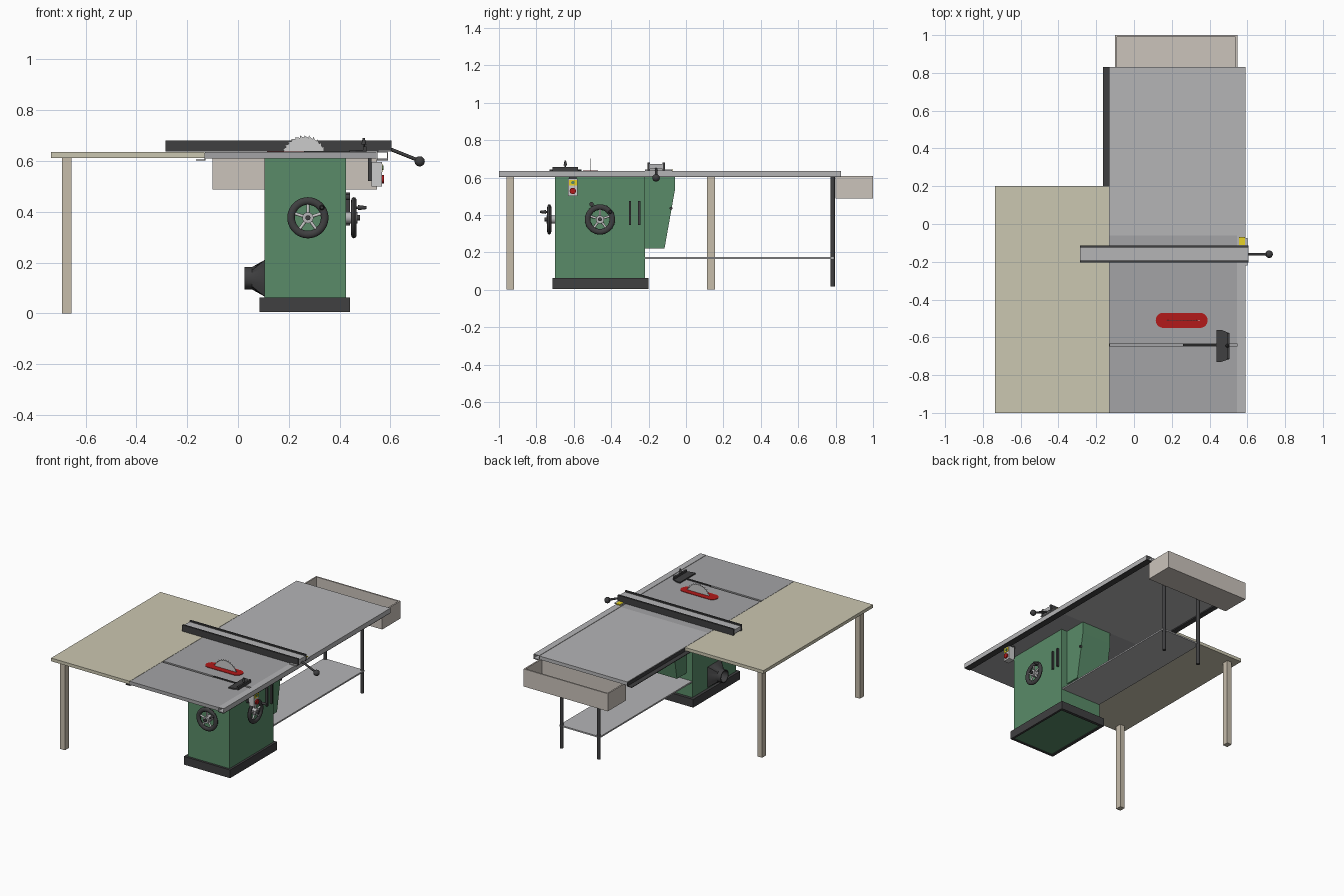
import bpy, bmesh, math
from mathutils import Vector, Matrix

if "Cube" in bpy.data.objects:
    bpy.data.objects.remove(bpy.data.objects["Cube"])


def material(name, r, g, b):
    m = bpy.data.materials.new(name)
    m.diffuse_color = (r, g, b, 1)
    m.use_nodes = True
    m.node_tree.nodes["Principled BSDF"].inputs["Base Color"].default_value = m.diffuse_color
    return m


GREEN = material("green_paint", 0.10, 0.26, 0.14)
DARK = material("dark_plastic", 0.05, 0.05, 0.052)
IRON = material("cast_iron", 0.37, 0.37, 0.38)
STEEL = material("light_steel", 0.46, 0.46, 0.47)
PANEL = material("panel_beige", 0.60, 0.57, 0.44)
WOOD = material("wood_leg", 0.57, 0.51, 0.41)
TRAY = material("tray_beige", 0.60, 0.55, 0.50)
RED = material("red", 0.45, 0.01, 0.01)
YELLOW = material("yellow", 0.80, 0.65, 0.02)
WHITE = material("switch_grey", 0.65, 0.65, 0.65)


def finish(bm, name, mat, smooth=False):
    bmesh.ops.recalc_face_normals(bm, faces=bm.faces)
    me = bpy.data.meshes.new(name)
    bm.to_mesh(me)
    bm.free()
    me.materials.append(mat)
    ob = bpy.data.objects.new(name, me)
    bpy.context.collection.objects.link(ob)
    if smooth:
        bpy.ops.object.select_all(action='DESELECT')
        ob.select_set(True)
        bpy.context.view_layer.objects.active = ob
        bpy.ops.object.shade_smooth_by_angle(angle=math.radians(35))
    return ob


def prism(name, pts, axis, a, b, mat, smooth=False):
    """Extrude a 2D profile from a to b along an axis."""
    bm = bmesh.new()

    def place(p, t):
        c = list(p)
        c.insert('xyz'.index(axis), t)
        return bm.verts.new(c)
    lo = [place(p, a) for p in pts]
    hi = [place(p, b) for p in pts]
    bm.faces.new(lo)
    bm.faces.new(hi)
    for i in range(len(pts)):
        j = (i + 1) % len(pts)
        bm.faces.new((lo[i], lo[j], hi[j], hi[i]))
    return finish(bm, name, mat, smooth)


def box(name, x0, x1, y0, y1, z0, z1, mat):
    return prism(name, [(x0, y0), (x1, y0), (x1, y1), (x0, y1)], 'z', z0, z1, mat)


def rod(name, p, q, r1, mat, r2=None, seg=24):
    """Round bar or cone between two points."""
    p, q = Vector(p), Vector(q)
    d = q - p
    m = Matrix.Translation((p + q) / 2) @ d.to_track_quat('Z', 'Y').to_matrix().to_4x4()
    bm = bmesh.new()
    bmesh.ops.create_cone(bm, cap_ends=True, segments=seg, radius1=r1,
                          radius2=r1 if r2 is None else r2, depth=d.length, matrix=m)
    return finish(bm, name, mat, True)


def ball(name, c, r, mat):
    bm = bmesh.new()
    bmesh.ops.create_uvsphere(bm, u_segments=24, v_segments=14, radius=r,
                              matrix=Matrix.Translation(c))
    return finish(bm, name, mat, True)


def loft(name, rings, mat, matrix=None, closed=False):
    """Bridge rings of points; caps the last ring unless closed."""
    bm = bmesh.new()
    vs = [[bm.verts.new(p) for p in ring] for ring in rings]
    n = len(vs[0])
    for k in range(len(vs) if closed else len(vs) - 1):
        a, b = vs[k], vs[(k + 1) % len(vs)]
        for i in range(n):
            j = (i + 1) % n
            bm.faces.new((a[i], a[j], b[j], b[i]))
    if not closed:
        bm.faces.new(vs[-1])
    if matrix:
        bm.transform(matrix)
    return finish(bm, name, mat, True)


# cabinet, plinth and motor cover
box("cabinet", 0.105, 0.425, -0.70, -0.22, 0.01, 0.61, GREEN)
box("plinth_front", 0.085, 0.44, -0.715, -0.70, 0.005, 0.062, DARK)
box("plinth_back", 0.085, 0.44, -0.22, -0.20, 0.005, 0.062, DARK)
box("plinth_left", 0.085, 0.105, -0.70, -0.22, 0.005, 0.062, DARK)
box("plinth_right", 0.425, 0.44, -0.70, -0.22, 0.005, 0.062, DARK)
prism("motor_cover", [(-0.22, 0.61), (-0.06, 0.61), (-0.06, 0.53), (-0.115, 0.22), (-0.22, 0.22)],
      'x', 0.15, 0.38, GREEN)
rod("cover_latch", (0.375, -0.08, 0.435), (0.39, -0.08, 0.435), 0.008, DARK)
for y in (-0.30, -0.25):
    box("side_grip", 0.425, 0.44, y - 0.006, y + 0.006, 0.345, 0.475, DARK)


# dust port: square flange blending into a round open spout
def port_ring(x, r, square=False):
    out = []
    for i in range(32):
        c, s = math.cos(i * math.pi / 16), math.sin(i * math.pi / 16)
        k = r / max(abs(c), abs(s)) if square else r
        out.append((x, -0.46 + k * c, 0.138 + k * s))
    return out


loft("dust_port", [port_ring(0.105, 0.072, True), port_ring(0.055, 0.044), port_ring(0.025, 0.044),
                   port_ring(0.025, 0.038), port_ring(0.075, 0.038)], DARK)

# tables: main table has a mitre slot running along x
prism("main_table", [(-1, 0.61), (-0.06, 0.61), (-0.06, 0.634), (-0.632, 0.634), (-0.632, 0.622),
                     (-0.648, 0.622), (-0.648, 0.634), (-1, 0.634)], 'x', -0.13, 0.545, IRON)
box("outfeed_table", -0.13, 0.545, -0.06, 0.83, 0.61, 0.634, STEEL)
box("side_table", -0.735, -0.132, -1, 0.2, 0.612, 0.634, PANEL)
for y in (-0.94, 0.133):
    box("side_table_leg", -0.692, -0.656, y - 0.021, y + 0.021, 0, 0.612, WOOD)

# rails: angle iron on both sides, hollow square tube on the right
prism("left_angle_rail", [(-0.165, 0.602), (-0.128, 0.602), (-0.128, 0.630), (-0.132, 0.630),
                          (-0.132, 0.606), (-0.165, 0.606)], 'y', -1, 0.83, DARK)
box("right_angle_rail", 0.545, 0.59, -1, 0.83, 0.602, 0.606, DARK)


def square(y, h, w):
    return [(0.568 + a * w, y, 0.621 + b * h) for a, b in ((-1, -1), (1, -1), (1, 1), (-1, 1))]


loft("right_tube_rail", [square(-1, 0.015, 0.022), square(0.83, 0.015, 0.022),
                         square(0.83, 0.012, 0.019), square(-1, 0.012, 0.019)], STEEL, closed=True)

# outfeed legs, shelf and open tray
for x in (0.12, 0.405):
    rod("outfeed_leg", (x, 0.785, 0.017), (x, 0.785, 0.61), 0.012, DARK)
box("shelf", 0.108, 0.418, -0.22, 0.79, 0.165, 0.175, STEEL)
X0, X1, Y0, Y1, T = -0.10, 0.547, 0.80, 1.0, 0.01
box("tray_floor", X0, X1, Y0, Y1, 0.487, 0.497, TRAY)
box("tray_front", X0, X1, Y0, Y0 + T, 0.497, 0.609, TRAY)
box("tray_back", X0, X1, Y1 - T, Y1, 0.497, 0.609, TRAY)
box("tray_left", X0, X0 + T, Y0 + T, Y1 - T, 0.497, 0.609, TRAY)
box("tray_right", X1 - T, X1, Y0 + T, Y1 - T, 0.497, 0.609, TRAY)

# red throat insert and toothed blade
insert = []
for cx, start in ((0.35, -90), (0.155, 90)):
    for i in range(17):
        t = math.radians(start + i * 180 / 16)
        insert.append((cx + 0.04 * math.cos(t), -0.51 + 0.04 * math.sin(t)))
prism("throat_insert", insert, 'z', 0.628, 0.637, RED, True)
teeth = 32
blade = []
for i in range(teeth):
    for off, r in ((0, 0.085), (0.75, 0.091), (0.9, 0.095)):
        t = (i + off) * math.tau / teeth
        blade.append((0.26 + r * math.cos(t), 0.607 + r * math.sin(t)))
prism("saw_blade", blade, 'y', -0.511, -0.507, WHITE)

# fence with dark side faces, carriage and lever
box("fence_core", -0.285, 0.605, -0.194, -0.124, 0.645, 0.672, STEEL)
for y in (-0.199, -0.119):
    box("fence_face", -0.285, 0.605, y - 0.006, y + 0.006, 0.637, 0.681, DARK)
box("fence_carriage", 0.55, 0.602, -0.22, -0.075, 0.636, 0.642, STEEL)
box("fence_scale", 0.555, 0.588, -0.11, -0.07, 0.637, 0.644, YELLOW)
rod("fence_lever", (0.595, -0.16, 0.648), (0.71, -0.16, 0.602), 0.007, DARK)
ball("fence_knob", (0.715, -0.16, 0.598), 0.02, DARK)

# mitre gauge
box("mitre_bar", 0.26, 0.45, -0.646, -0.634, 0.623, 0.638, DARK)
prism("mitre_head", [(0.438, -0.56), (0.462, -0.56), (0.505, -0.578), (0.505, -0.715),
                     (0.462, -0.73), (0.438, -0.73)], 'z', 0.635, 0.643, DARK)
box("mitre_face", 0.492, 0.505, -0.715, -0.578, 0.643, 0.656, DARK)
rod("mitre_grip", (0.495, -0.645, 0.64), (0.495, -0.645, 0.672), 0.004, DARK)
rod("mitre_knob", (0.495, -0.645, 0.665), (0.495, -0.645, 0.690), 0.010, DARK, 0.004)


# handwheels: local u right, v up, w outward
def handwheel(tag, origin, u, w):
    m = Matrix.Translation(origin) @ Matrix((u, (0, 0, 1), w)).transposed().to_4x4()

    def bar(part, p, q, r1, mat, r2=None):
        rod(tag + part, m @ Vector(p), m @ Vector(q), r1, mat, r2, 16)
    rings = []
    for i in range(40):
        a = i * math.tau / 40
        rings.append([((0.066 + 0.015 * math.cos(b)) * math.cos(a),
                       (0.066 + 0.015 * math.cos(b)) * math.sin(a),
                       0.031 + 0.011 * math.sin(b)) for b in [j * math.tau / 12 for j in range(12)]])
    loft(tag + "_rim", rings, DARK, m, True)
    for k in range(5):
        a = math.radians(90 + 72 * k)
        bar("_spoke", (0, 0, 0.031), (0.056 * math.cos(a), 0.056 * math.sin(a), 0.031), 0.006, WHITE)
    bar("_hub", (0, 0, 0), (0, 0, 0.046), 0.022, STEEL)
    bar("_cap", (0, 0, 0.046), (0, 0, 0.056), 0.010, DARK)
    bar("_handle_stem", (0.055, 0.04, 0.03), (0.055, 0.04, 0.05), 0.005, DARK)
    bar("_handle_grip", (0.055, 0.04, 0.048), (0.055, 0.04, 0.08), 0.010, DARK, 0.006)


handwheel("front_wheel", (0.275, -0.70, 0.376), (1, 0, 0), (0, -1, 0))
handwheel("side_wheel", (0.425, -0.46, 0.376), (0, 1, 0), (1, 0, 0))
rod("side_lock_knob", (0.425, -0.505, 0.457), (0.44, -0.505, 0.457), 0.012, DARK)

# power switch
box("switch_bracket", 0.512, 0.525, -0.625, -0.585, 0.52, 0.612, DARK)
box("switch_box", 0.525, 0.566, -0.631, -0.579, 0.50, 0.595, WHITE)
box("switch_label", 0.566, 0.569, -0.626, -0.584, 0.557, 0.588, YELLOW)
rod("start_button", (0.566, -0.605, 0.573), (0.573, -0.605, 0.573), 0.009, GREEN)
rod("stop_button", (0.566, -0.605, 0.528), (0.575, -0.605, 0.528), 0.017, RED)
